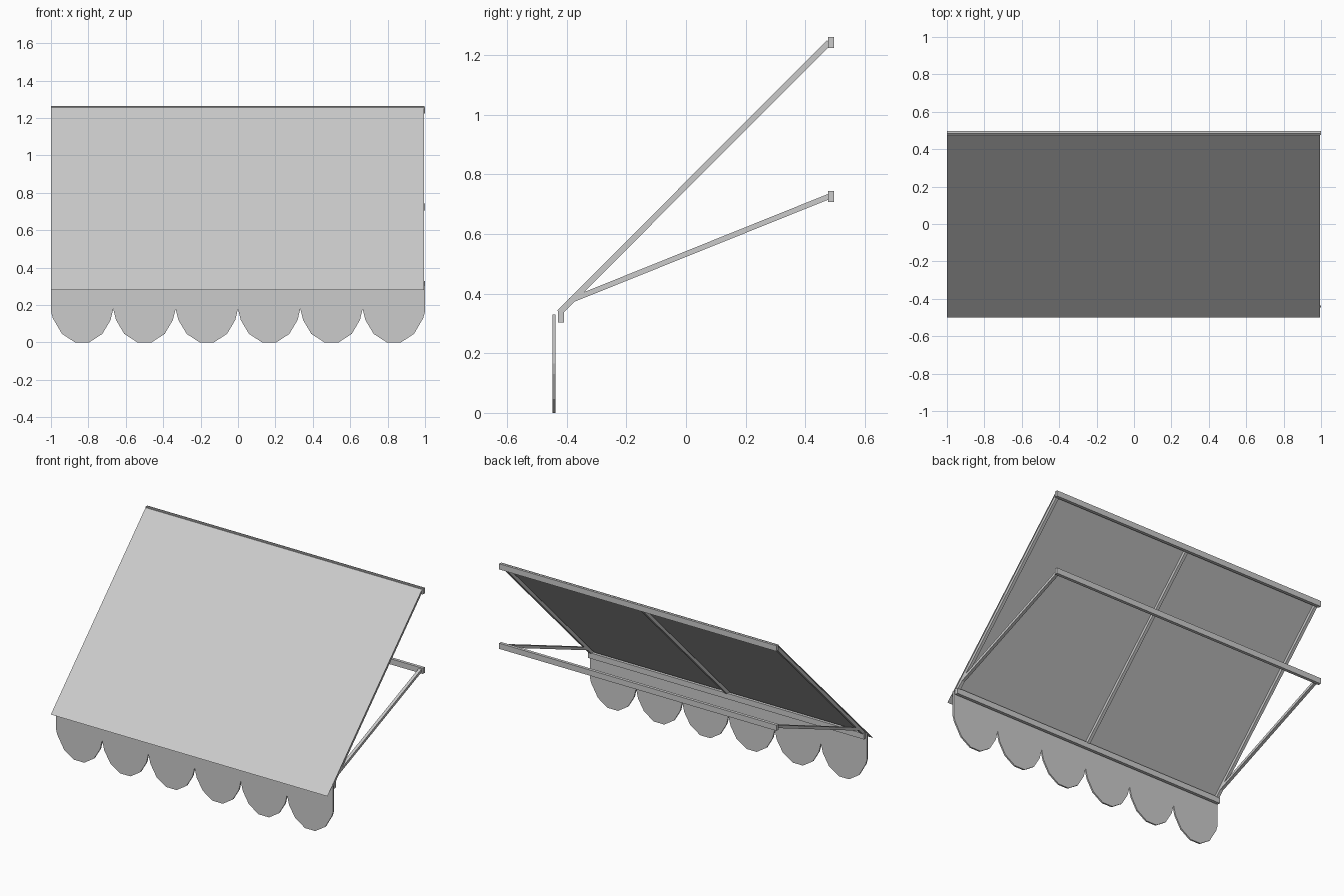
import bpy, bmesh, math
from mathutils import Vector

cube = bpy.data.objects.get("Cube")
if cube:
    bpy.data.objects.remove(cube, do_unlink=True)

# Single light grey for cloth and frame
grey = bpy.data.materials.new("light grey")
grey.use_nodes = True
grey.diffuse_color = (0.6, 0.6, 0.6, 1)
grey.node_tree.nodes["Principled BSDF"].inputs["Base Color"].default_value = (0.6, 0.6, 0.6, 1)


def finish(name, bm):
    mesh = bpy.data.meshes.new(name)
    bm.to_mesh(mesh)
    bm.free()
    mesh.materials.append(grey)
    obj = bpy.data.objects.new(name, mesh)
    bpy.context.collection.objects.link(obj)
    return obj


def box(name, size, centre, tilt=0.0):
    bm = bmesh.new()
    bmesh.ops.create_cube(bm, size=1)
    bmesh.ops.scale(bm, vec=size, verts=bm.verts)
    obj = finish(name, bm)
    obj.location = centre
    obj.rotation_euler.x = tilt
    return obj


def strut(name, x, start, end, width, thick):
    """Square bar between two (y, z) points at a given x."""
    a, b = Vector(start), Vector(end)
    mid, d = (a + b) / 2, b - a
    return box(name, (width, d.length, thick), (x, mid.x, mid.y), math.atan2(d.y, d.x))


# Sloping cloth sheet
bm = bmesh.new()
corners = [(-1, -0.5, 0.28), (0.995, -0.5, 0.28), (0.995, 0.485, 1.265), (-1, 0.485, 1.265)]
bm.faces.new([bm.verts.new(c) for c in corners])
finish("canopy_sheet", bm)

# Horizontal rails: two on the wall, one at the front
box("top_wall_rail", (2, 0.02, 0.037), (0, 0.486, 1.243))
box("lower_wall_rail", (2, 0.02, 0.037), (0, 0.486, 0.725))
box("front_rail", (1.99, 0.02, 0.037), (0, -0.42, 0.322))

# Rafters under the cloth
for name, x in (("right_rafter", -0.98), ("middle_rafter", 0), ("left_rafter", 0.98)):
    strut(name, x, (-0.425, 0.336), (0.48, 1.243), 0.02, 0.02)

# Support arms from the lower rail to the front
for name, x in (("right_arm", -0.98), ("left_arm", 0.98)):
    strut(name, x, (-0.39, 0.376), (0.48, 0.726), 0.02, 0.018)

# Scalloped valance: repeat one scallop outline along the front
scallop = [(-0.167, 0.18), (-0.152, 0.12), (-0.108, 0.046), (-0.037, 0),
           (0.037, 0), (0.108, 0.046), (0.152, 0.12), (0.167, 0.18)]
count, pitch = 6, 1 / 3
bm = bmesh.new()
for i in range(count):
    cx = (i - (count - 1) / 2) * pitch
    outline = [(max(-1, min(1, cx + x)), z) for x, z in scallop]
    # Cloth hangs straight at the two outer ends
    if i == 0:
        outline[0], outline[1] = (-1, 0.165), (-0.99, 0.13)
    if i == count - 1:
        outline[-1], outline[-2] = (1, 0.165), (0.99, 0.13)
    outline += [(outline[-1][0], 0.33), (outline[0][0], 0.33)]
    bm.faces.new([bm.verts.new((x, -0.447, z)) for x, z in outline])
bmesh.ops.remove_doubles(bm, verts=bm.verts, dist=0.002)
valance = finish("scalloped_valance", bm)
solid = valance.modifiers.new("cloth_thickness", "SOLIDIFY")
solid.thickness = 0.01
solid.offset = -1
